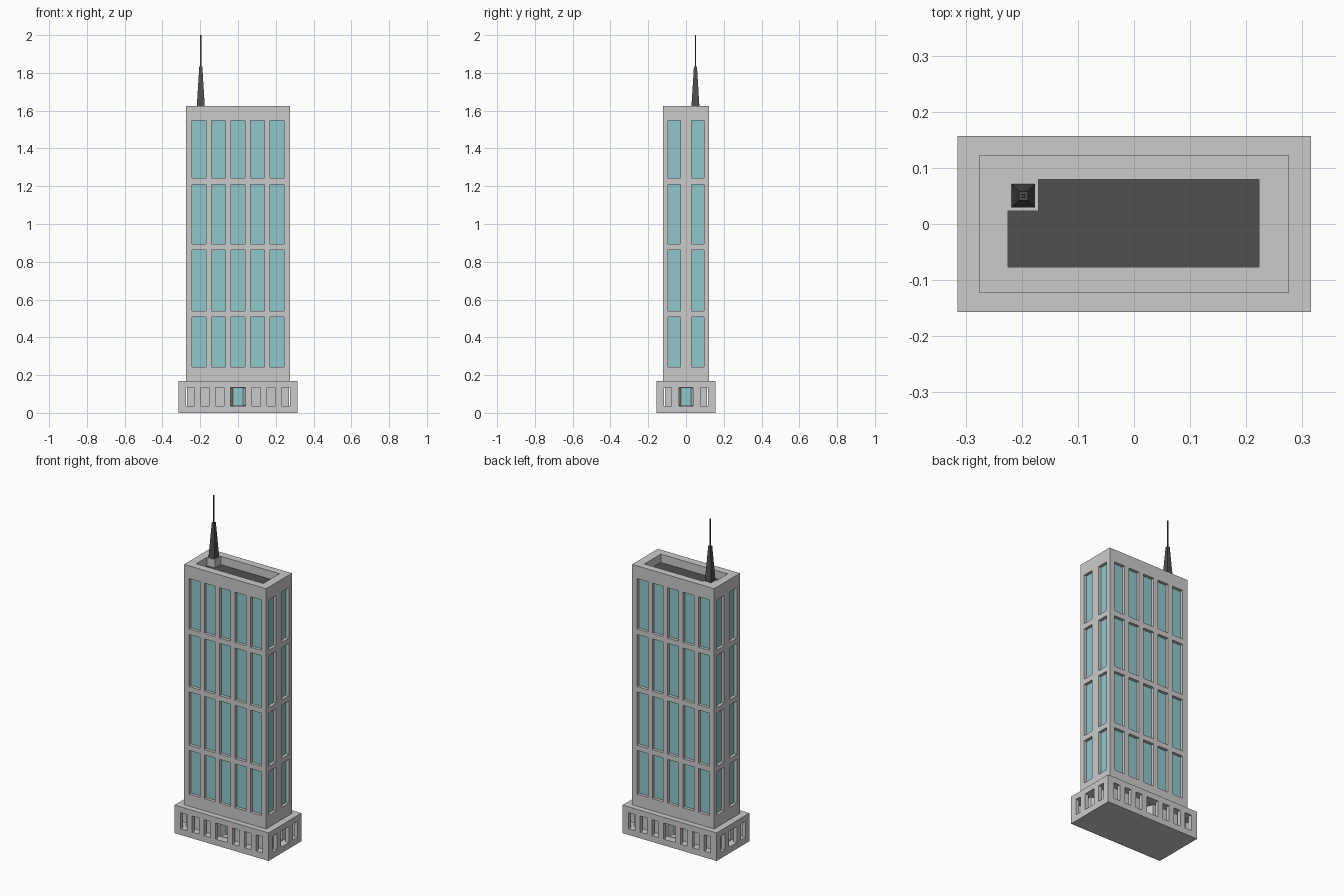
import bpy, bmesh
from math import pi
from mathutils import Matrix, Vector

if "Cube" in bpy.data.objects:
    bpy.data.objects.remove(bpy.data.objects["Cube"])


def material(name, color):
    m = bpy.data.materials.new(name)
    m.diffuse_color = (*color, 1)
    m.use_nodes = True
    m.node_tree.nodes["Principled BSDF"].inputs["Base Color"].default_value = m.diffuse_color
    return m


TEAL = material("teal_glass", (0.28, 0.58, 0.60))
DARK = material("dark_metal", (0.08, 0.08, 0.08))


def finish(bm, name, mat=None):
    bmesh.ops.remove_doubles(bm, verts=bm.verts, dist=1e-5)
    me = bpy.data.meshes.new(name)
    bm.to_mesh(me)
    bm.free()
    ob = bpy.data.objects.new(name, me)
    bpy.context.collection.objects.link(ob)
    if mat:
        me.materials.append(mat)
    return ob


def add_box(bm, x0, x1, y0, y1, z0, z1):
    m = Matrix.Translation(((x0 + x1) / 2, (y0 + y1) / 2, (z0 + z1) / 2))
    bmesh.ops.create_cube(bm, size=1, matrix=m @ Matrix.Diagonal((x1 - x0, y1 - y0, z1 - z0, 1)))


def edges_of(half, centers, width):
    """Grid lines: every second cell is an opening."""
    out = [-half]
    for c in centers:
        out += [c - width / 2, c + width / 2]
    return out + [half]


def add_facade(wall, glass, turn, us, zs, dist, depth, taper=0):
    """Flat wall with recessed glazed cells, turned by quarter turns."""
    rot = Matrix.Rotation(turn * pi / 2, 3, 'Z')

    def quad(bm, *pts):
        bm.faces.new([bm.verts.new(rot @ Vector((u, d - dist, z))) for u, d, z in pts])

    for i in range(len(us) - 1):
        for j in range(len(zs) - 1):
            a, b, c, d = us[i], us[i + 1], zs[j], zs[j + 1]
            rim = [(a, 0, c), (b, 0, c), (b, 0, d), (a, 0, d)]
            if i % 2 and j % 2:
                a, b = a + taper, b - taper
                deep = [(a, depth, c), (b, depth, c), (b, depth, d), (a, depth, d)]
                for k in range(4):
                    n = (k + 1) % 4
                    quad(wall, rim[k], rim[n], deep[n], deep[k])
                quad(glass, *deep)
            else:
                quad(wall, *rim)


# Base: floor slab, ceiling slab and arcade piers
BX, BY, T = 0.315, 0.157, 0.022
LOW, HIGH, BTOP = 0.037, 0.135, 0.17
bm = bmesh.new()
add_box(bm, -BX, BX, -BY, BY, 0, LOW)
add_box(bm, -BX, BX, -BY, BY, HIGH, BTOP)
finish(bm, "base_slabs")

bm = bmesh.new()
for s in (-1, 1):
    for t in (-1, 1):
        for a, b in ((0.04, 0.074), (0.118, 0.153), (0.197, 0.231), (0.275, BX)):
            x, y = sorted((s * a, s * b)), sorted((t * (BY - T), t * BY))
            add_box(bm, *x, *y, LOW, HIGH)
        for a, b in ((0.037, 0.077), (0.117, BY - T)):
            x, y = sorted((s * (BX - T), s * BX)), sorted((t * a, t * b))
            add_box(bm, *x, *y, LOW, HIGH)
finish(bm, "base_piers")

# Lobby core with splayed door recesses
wall, glass = bmesh.new(), bmesh.new()
CX, CY = 0.27, 0.112
for k in range(4):
    half, dist = (CX, CY) if k % 2 == 0 else (CY, CX)
    add_facade(wall, glass, k, edges_of(half, [0], 0.084),
               [LOW, LOW + 0.003, HIGH - 0.003, HIGH], dist, 0.035, 0.015)
finish(wall, "lobby_core")
finish(glass, "lobby_doors", TEAL)

# Tower walls and recessed windows
TX, TY, TOP = 0.275, 0.123, 1.625
wall, glass = bmesh.new(), bmesh.new()
zs = [BTOP, 0.243, 0.508, 0.54, 0.862, 0.894, 1.21, 1.243, 1.548, TOP]
long_us = edges_of(TX, [0.103 * i for i in range(-2, 3)], 0.073)
short_us = edges_of(TY, [-0.061, 0.061], 0.066)
for k in range(4):
    us, dist = (long_us, TY) if k % 2 == 0 else (short_us, TX)
    add_facade(wall, glass, k, us, zs, dist, 0.018)
finish(wall, "tower_walls")
finish(glass, "tower_windows", TEAL)

# Roof parapet around a sunken L-shaped deck, leaving a corner mast pedestal
DEPTH = 0.05
outer = [(-TX, -TY), (TX, -TY), (TX, TY), (-TX, TY)]
inner = [(-0.225, -0.077), (0.223, -0.077), (0.223, 0.079),
         (-0.17, 0.079), (-0.17, 0.023), (-0.225, 0.023)]
bm = bmesh.new()
loops = [[bm.verts.new((x, y, TOP)) for x, y in pts] for pts in (outer, inner)]
rim = [bm.edges.new((l[i], l[(i + 1) % len(l)])) for l in loops for i in range(len(l))]
bmesh.ops.triangle_fill(bm, edges=rim, use_beauty=True, normal=(0, 0, 1))
low = [bm.verts.new((x, y, TOP - DEPTH)) for x, y in inner]
for i in range(6):
    n = (i + 1) % 6
    bm.faces.new((loops[1][n], loops[1][i], low[i], low[n]))
bmesh.ops.recalc_face_normals(bm, faces=bm.faces)
if next(f for f in bm.faces if abs(f.normal.z) > 0.9).normal.z < 0:
    bmesh.ops.reverse_faces(bm, faces=bm.faces)
finish(bm, "roof_parapet")

bm = bmesh.new()
bm.faces.new([bm.verts.new((x, y, TOP - DEPTH)) for x, y in inner])
finish(bm, "roof_deck", DARK)

# Mast: tapered square foot and thin square rod
for name, r1, r2, z0, z1 in (("mast_foot", 0.021, 0.008, TOP, 1.835),
                             ("mast_rod", 0.0035, 0.003, 1.835, 2.0)):
    bm = bmesh.new()
    m = Matrix.Translation((-0.197, 0.05, (z0 + z1) / 2)) @ Matrix.Rotation(pi / 4, 4, 'Z')
    bmesh.ops.create_cone(bm, cap_ends=True, segments=4, radius1=r1 * 2 ** 0.5,
                          radius2=r2 * 2 ** 0.5, depth=z1 - z0, matrix=m)
    finish(bm, name, DARK)
